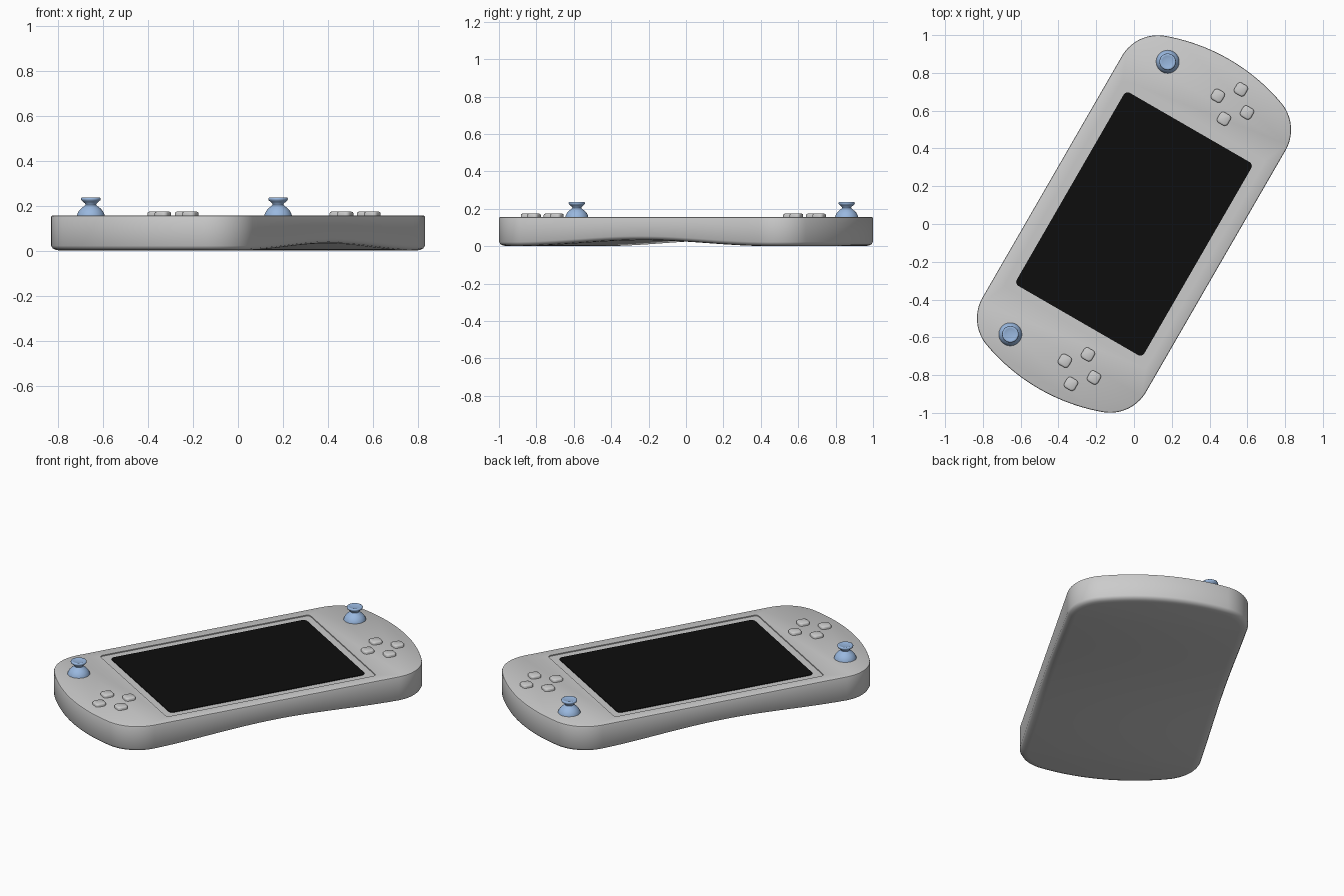
import bpy, bmesh, math
from mathutils import Matrix

if "Cube" in bpy.data.objects:
    bpy.data.objects.remove(bpy.data.objects["Cube"], do_unlink=True)

TURN = Matrix.Rotation(math.radians(60), 4, 'Z')   # the device lies turned on the ground
TOP = 0.157


def material(name, rgb):
    m = bpy.data.materials.new(name)
    m.use_nodes = True
    colour = (*rgb, 1)
    m.diffuse_color = colour
    m.node_tree.nodes["Principled BSDF"].inputs["Base Color"].default_value = colour
    return m


GREY = material("light grey plastic", (0.60, 0.60, 0.60))
BLACK = material("black glass", (0.004, 0.004, 0.004))
BLUE = material("soft blue rubber", (0.32, 0.48, 0.74))


def loft(name, rings, mat, strip_caps=False):
    """Skin a stack of equal rings of points and close both ends."""
    bm = bmesh.new()
    rows = [[bm.verts.new(p) for p in ring] for ring in rings]
    n = len(rows[0])
    for a, b in zip(rows, rows[1:]):
        for i in range(n):
            j = (i + 1) % n
            bm.faces.new((a[i], a[j], b[j], b[i]))
    if strip_caps:      # curved underside, in cross strips
        r = rows[0]
        for i in range(n // 2):
            quad = (r[i], r[i + 1], r[n - i - 1], r[(n - i) % n])
            bm.faces.new(list(dict.fromkeys(quad)))
    else:
        bm.faces.new(rows[0])
    bm.faces.new(rows[-1])
    bmesh.ops.recalc_face_normals(bm, faces=bm.faces)
    bm.transform(TURN)
    mesh = bpy.data.meshes.new(name)
    bm.to_mesh(mesh)
    bm.free()
    mesh.materials.append(mat)
    ob = bpy.data.objects.new(name, mesh)
    bpy.context.collection.objects.link(ob)
    return ob


def smooth(ob, degrees=35):
    bpy.ops.object.select_all(action='DESELECT')
    ob.select_set(True)
    bpy.context.view_layer.objects.active = ob
    bpy.ops.object.shade_smooth_by_angle(angle=math.radians(degrees))


def rounded_rect(cx, cy, hx, hy, r, z, steps=6):
    pts = []
    for k, (sx, sy) in enumerate(((1, 1), (-1, 1), (-1, -1), (1, -1))):
        for s in range(steps + 1):
            a = math.pi / 2 * (k + s / steps)
            pts.append((cx + sx * (hx - r) + r * math.cos(a),
                        cy + sy * (hy - r) + r * math.sin(a), z))
    return pts


def body_outline(d):
    """Bowed ends, round corners and straight sides, inset by d."""
    cu, cv, r, t = 0.738, 0.28, 0.22, math.radians(20)
    big, mid = r + cv / math.sin(t) - d, cu - cv / math.tan(t)
    q = [(mid + big * math.cos(t * i / 10), big * math.sin(t * i / 10)) for i in range(10)]
    for i in range(17):
        a = t + (math.pi / 2 - t) * i / 16
        q.append((cu + (r - d) * math.cos(a), cv + (r - d) * math.sin(a)))
    q += [(cu * (1 - i / 14), cv + r - d) for i in range(1, 15)]
    back = q[::-1]
    return (q + [(-u, v) for u, v in back[1:]] + [(-u, -v) for u, v in q[1:]]
            + [(u, -v) for u, v in back[1:-1]])


def arch(u):
    return 0.016 * (1 + math.cos(math.pi * min(abs(u) / 0.8, 1)))


# Body: soft lower edge, arched underside, crisp top edge
lower = [(0.045, 0), (0.022, 0.003), (0.007, 0.010), (0, 0.022)]
upper = [(0, TOP - 0.008), (0.002, TOP - 0.003), (0.008, TOP)]
rings = [[(u, v, z + arch(u)) for u, v in body_outline(d)] for d, z in lower]
rings += [[(u, v, z) for u, v in body_outline(d)] for d, z in upper]
body = loft("body", rings, GREY, strip_caps=True)

# Shallow recess for the display
cutter = loft("recess_cutter", [rounded_rect(0, 0, 0.633, 0.435, 0.02, z)
                                for z in (TOP - 0.006, TOP + 0.05)], GREY)
cutter.hide_render = True
cut = body.modifiers.new("recess", 'BOOLEAN')
cut.operation, cut.solver, cut.object = 'DIFFERENCE', 'EXACT', cutter
bpy.context.view_layer.objects.active = body
bpy.ops.object.modifier_apply(modifier=cut.name)
bpy.data.objects.remove(cutter, do_unlink=True)
smooth(body)

# Display glass
loft("screen", [rounded_rect(0, 0, 0.59, 0.39, 0.025, z)
                for z in (TOP - 0.007, TOP - 0.002)], BLACK)

# Thumbsticks: domed foot, narrow neck, flared cap with a dished top
STICK = [(0.062, -0.004), (0.060, 0.006), (0.053, 0.020), (0.042, 0.032),
         (0.030, 0.041), (0.024, 0.047), (0.025, 0.052), (0.034, 0.060),
         (0.042, 0.067), (0.044, 0.073), (0.042, 0.078), (0.037, 0.080),
         (0.031, 0.078), (0.012, 0.076)]
for side, u in (("upper", 0.833), ("lower", -0.833)):
    rings = [[(u + r * math.cos(math.tau * i / 32), 0.275 + r * math.sin(math.tau * i / 32),
               TOP + z) for i in range(32)] for r, z in STICK]
    smooth(loft(side + "_thumbstick", rings, BLUE), 50)

# Two diamonds of four soft square buttons
for side, cu in (("upper", 0.81), ("lower", -0.81)):
    for k, place in enumerate(("outer", "inside", "inner", "edge")):
        a = math.pi / 2 * k
        u, v = cu + 0.09 * math.cos(a), -0.134 + 0.089 * math.sin(a)
        rings = [rounded_rect(u, v, h, h, h * 0.6, TOP + z)
                 for h, z in ((0.032, -0.004), (0.032, 0.010), (0.030, 0.014), (0.024, 0.017))]
        smooth(loft(f"{side}_{place}_button", rings, GREY), 50)
